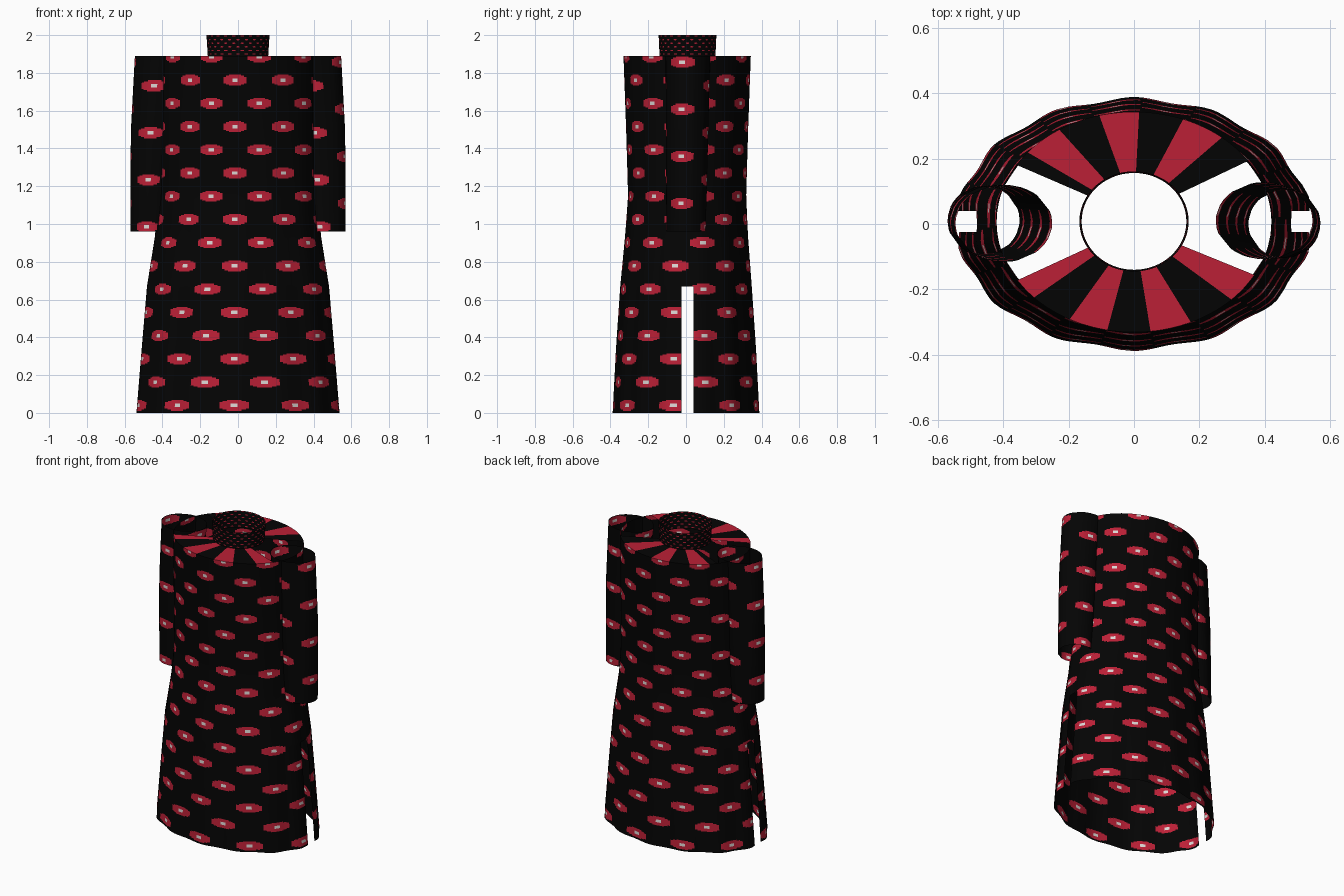
import bpy, bmesh, math

if "Cube" in bpy.data.objects:
    bpy.data.objects.remove(bpy.data.objects["Cube"])

def material(name, rgb):
    m = bpy.data.materials.new(name)
    m.diffuse_color = (*rgb, 1)
    m.use_nodes = True
    m.node_tree.nodes["Principled BSDF"].inputs["Base Color"].default_value = m.diffuse_color
    return m

MATS = [material("black cloth", (0.0012, 0.0012, 0.0012)),
        material("crimson motif", (0.5, 0.014, 0.037)),
        material("pale motif centre", (0.72, 0.68, 0.66))]

COL_STEPS = (0.055, 0.12, 0.19, 0.24)   # motif half widths, in column pitches
ROW_STEPS = (0.075, 0.14, 0.19, 0.235)  # motif half heights, in row pitches


def motif(t, v, n, cols, rows):
    """Colour index at turn fraction t and row position v (staggered rows)."""
    c, k = round(t * n * 2), round(v)
    a = sum(abs(t * n - c / 2) < s for s in cols)   # 4 in the centre, 0 outside
    b = sum(abs(v - k) < s for s in rows)
    if (c + k) % 2 or not a or not b or a + b < 4:
        return 0
    return 2 if a == b == 4 else 1


def arc_to_angle(rx, ry, steps=720):
    """Function turning a fraction of an ellipse's perimeter into its angle."""
    acc = [0.0]
    for i in range(steps):
        th = (i + 0.5) * math.tau / steps
        acc.append(acc[-1] + math.hypot(rx * math.cos(th), ry * math.sin(th)))

    def angle(f):
        f %= 1.0
        target, lo, hi = f * acc[-1], 0, steps
        while hi - lo > 1:
            mid = (lo + hi) // 2
            if acc[mid] <= target:
                lo = mid
            else:
                hi = mid
        return (lo + (target - acc[lo]) / (acc[hi] - acc[lo])) * math.tau / steps
    return angle


def section(profile, z):
    """Interpolate (cx, cy, rx, ry) at height z."""
    for p, q in zip(profile, profile[1:]):
        if z <= q[0] + 1e-6:
            f = (z - p[0]) / (q[0] - p[0])
            return [a + (b - a) * f for a, b in zip(p[1:], q[1:])]
    return profile[-1][1:]


def cloth_tube(profile, n, z0, pitch, shift, fold=0.0, shoulder=None,
               wide=1.0, tall=1.0, pale=True):
    """Elliptical tube whose grid lines follow the woven motif."""
    bm = bmesh.new()
    cols, rows = [s * wide for s in COL_STEPS], [s * tall for s in ROW_STEPS]
    zmin, zmax = profile[0][0], profile[-1][0]
    angle = arc_to_angle(*profile[len(profile) // 2][3:])
    offs = lambda s: [-x for x in reversed(s)] + list(s)
    ts = [(c / 2 + o) / n for c in range(2 * n) for o in offs(cols)]
    zs = [z0 + (k + o) * pitch for k in range(-1, 40) for o in offs(rows)]
    zs = [zmin] + [z for z in zs if zmin + 0.001 < z < zmax - 0.001] + [zmax]
    ths = [angle(t + shift(t)) for t in ts]
    rings = []
    for z in zs:
        cx, cy, rx, ry = section(profile, z)
        ring = []
        for th in ths:
            w = 1 + fold * (1 - z / zmax) * math.cos(14 * th)
            ring.append(bm.verts.new((cx + rx * w * math.sin(th),
                                      cy - ry * w * math.cos(th), z)))
        rings.append(ring)
    if shoulder:   # flat yoke running in to the neck
        cx, cy, rx, ry = shoulder
        rings.append([bm.verts.new((cx + rx * math.sin(th), cy - ry * math.cos(th), zmax))
                      for th in ths])
    m = len(ts)
    for r in range(len(rings) - 1):
        yoke = r == len(zs) - 1
        zm = zmax - 0.002 if yoke else (zs[r] + zs[r + 1]) / 2
        for c in range(m):
            d = (c + 1) % m
            if yoke and -0.52 < -math.cos(ths[c]) < 0.52:   # arm openings
                continue
            f = bm.faces.new((rings[r][c], rings[r][d], rings[r + 1][d], rings[r + 1][c]))
            tn = ts[d] if d else ts[0] + 1
            col = motif((ts[c] + tn) / 2, (zm - z0) / pitch, n, cols, rows)
            f.material_index = min(col, 1) if yoke or not pale else col
    loose = [v for v in bm.verts if not v.link_faces]
    bmesh.ops.delete(bm, geom=loose, context='VERTS')
    return bm


def finish(name, bm):
    me = bpy.data.meshes.new(name)
    bm.to_mesh(me)
    bm.free()
    for mat in MATS:
        me.materials.append(mat)
    ob = bpy.data.objects.new(name, me)
    bpy.context.collection.objects.link(ob)
    bpy.ops.object.select_all(action='DESELECT')
    ob.select_set(True)
    bpy.context.view_layer.objects.active = ob
    bpy.ops.object.shade_smooth_by_angle(angle=math.radians(40))
    return ob


# Robe body: z, cx, cy, rx, ry
NECK = (0, 0.008, 0.16, 0.148)
body = cloth_tube([(0, 0, 0, 0.54, 0.383), (0.35, 0, 0, 0.512, 0.366),
                   (0.67, 0, 0, 0.485, 0.345), (0.95, 0, 0.003, 0.44, 0.322),
                   (1.15, 0, 0.006, 0.425, 0.311), (1.5, 0, 0.006, 0.423, 0.322),
                   (1.89, 0, 0.006, 0.42, 0.337)],
                  9, 0.04, 0.123, lambda t: 0.0065 - 0.0135 * math.cos(math.tau * t),
                  fold=0.014, shoulder=NECK)

# Side slits: cut clean edges, then remove the strips
Y0, Y1, ZS = -0.025, 0.04, 0.67
for co, no in (((0, Y0, 0), (0, 1, 0)), ((0, Y1, 0), (0, 1, 0)), ((0, 0, ZS), (0, 0, 1))):
    near = [f for f in body.faces
            if f.calc_center_median().z < 0.8 and abs(f.calc_center_median().y) < 0.15]
    geom = set(near)
    for f in near:
        geom.update(f.verts)
        geom.update(f.edges)
    bmesh.ops.bisect_plane(body, geom=list(geom), dist=1e-5, plane_co=co, plane_no=no)
strip = [f for f in body.faces
         if f.calc_center_median().z < ZS and Y0 < f.calc_center_median().y < Y1]
bmesh.ops.delete(body, geom=strip, context='FACES')
finish("robe_body", body)

# Sleeves: open tubes, the left one is the right one turned half round
for side, name in ((1, "right_sleeve"), (-1, "left_sleeve")):
    bm = cloth_tube([(0.96, 0.46, 0.0, 0.11, 0.104), (1.2, 0.45, 0.003, 0.12, 0.108),
                     (1.5, 0.432, 0.006, 0.135, 0.112), (1.89, 0.398, 0.01, 0.148, 0.118)],
                    2, 0.985, 0.1245, lambda t: -0.04, wide=0.74)
    if side < 0:
        for v in bm.verts:
            v.co.x, v.co.y = -v.co.x, 0.012 - v.co.y
    finish(name, bm)

# Stand collar with a finer, sparser version of the same weave
finish("collar", cloth_tube([(1.89, *NECK), (2.0, 0, 0.008, 0.167, 0.153)],
                            22, 1.9, 0.019, lambda t: 0, wide=0.85, tall=0.75, pale=False))
